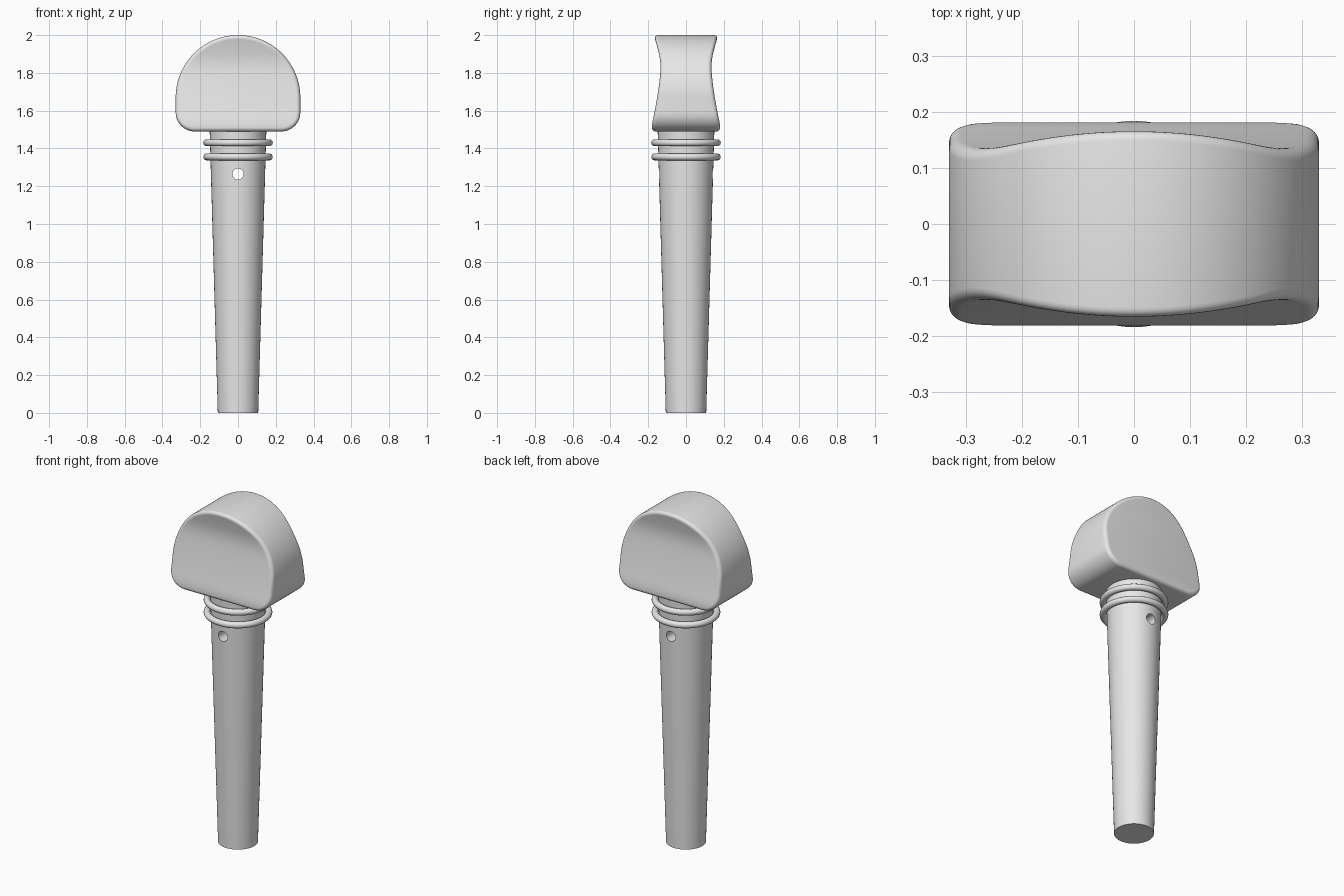
import bpy, bmesh
from math import sin, cos, pi, radians

cube = bpy.data.objects.get("Cube")
if cube:
    bpy.data.objects.remove(cube, do_unlink=True)

grey = bpy.data.materials.new("plain_grey")
grey.use_nodes = True
colour = (0.8, 0.8, 0.8, 1)
grey.diffuse_color = colour
grey.node_tree.nodes["Principled BSDF"].inputs["Base Color"].default_value = colour


def make_object(name, bm):
    bmesh.ops.recalc_face_normals(bm, faces=bm.faces)
    mesh = bpy.data.meshes.new(name)
    bm.to_mesh(mesh)
    bm.free()
    obj = bpy.data.objects.new(name, mesh)
    bpy.context.collection.objects.link(obj)
    mesh.materials.append(grey)
    return obj


def activate(obj):
    bpy.ops.object.select_all(action='DESELECT')
    obj.select_set(True)
    bpy.context.view_layer.objects.active = obj


def smooth(obj, angle=35):
    activate(obj)
    bpy.ops.object.shade_smooth_by_angle(angle=radians(angle))


def bridge(bm, a, b):
    for i in range(len(a)):
        j = (i + 1) % len(a)
        bm.faces.new((a[i], a[j], b[j], b[i]))


# Thumb piece: rounded D outline with scooped front and back
HALF_W, BOTTOM, TOP, CORNER, RIM = 0.33, 1.49, 2.0, 0.1, 0.022
THICKNESS = [(1.49, 0.182), (1.53, 0.179), (1.6, 0.165), (1.7, 0.148), (1.78, 0.138),
             (1.83, 0.135), (1.88, 0.139), (1.94, 0.153), (2.0, 0.171)]


def half_depth(z):
    # Catmull-Rom interpolation of the scoop
    p = THICKNESS
    for i in range(len(p) - 1):
        if z <= p[i + 1][0] or i == len(p) - 2:
            (z0, a), (z1, b) = p[i], p[i + 1]
            before, after = p[max(i - 1, 0)], p[min(i + 2, len(p) - 1)]
            ma = (b - before[1]) / (z1 - before[0]) * (z1 - z0)
            mb = (after[1] - a) / (after[0] - z0) * (z1 - z0)
            t = (z - z0) / (z1 - z0)
            return (a * (2*t**3 - 3*t**2 + 1) + ma * (t**3 - 2*t**2 + t)
                    + b * (3*t**2 - 2*t**3) + mb * (t**3 - t**2))


def outline(inset):
    # Right half from bottom to top, then mirrored left half
    r, c = HALF_W - inset, CORNER - inset
    centre_z = TOP - HALF_W
    half = []
    for i in range(11):
        a = -pi / 2 + pi / 2 * i / 10
        half.append((HALF_W - CORNER + c * cos(a), BOTTOM + CORNER + c * sin(a)))
    for i in range(1, 4):
        half.append((r, BOTTOM + CORNER + (centre_z - BOTTOM - CORNER) * i / 4))
    for i in range(32):
        a = pi / 2 * i / 32
        half.append((r * cos(a), centre_z + r * sin(a)))
    return half + [(0, centre_z + r)] + [(-x, z) for x, z in reversed(half)]


bm = bmesh.new()
rings = []
STEPS = 6
for side in (-1, 1):
    order = range(STEPS, -1, -1) if side < 0 else range(STEPS + 1)
    for k in order:
        a = pi / 2 * k / STEPS
        points = outline(RIM * (1 - cos(a)))
        rings.append([bm.verts.new((x, side * (half_depth(z) - RIM * (1 - sin(a))), z))
                      for x, z in points])
for a, b in zip(rings, rings[1:]):
    bridge(bm, a, b)
for ring in (rings[0], rings[-1]):
    n = len(ring)
    for i in range(n // 2 - 1):
        bm.faces.new((ring[i], ring[i + 1], ring[n - 2 - i], ring[n - 1 - i]))
    m = n // 2
    bm.faces.new((ring[m - 1], ring[m], ring[m + 1]))
smooth(make_object("thumb_piece", bm))

# Tapered shaft
bm = bmesh.new()
SEGMENTS = 64
rings = []
for z in (0, 0.4, 0.8, 1.2, 1.33, 1.51):
    r = 0.107 + 0.043 * z / 1.49
    rings.append([bm.verts.new((r * cos(2 * pi * i / SEGMENTS), r * sin(2 * pi * i / SEGMENTS), z))
                  for i in range(SEGMENTS)])
for a, b in zip(rings, rings[1:]):
    bridge(bm, a, b)
bm.faces.new(rings[0])
bm.faces.new(rings[-1])
shaft = make_object("shaft", bm)

# String hole through the shaft, front to back
bpy.ops.mesh.primitive_cylinder_add(vertices=32, radius=0.03, depth=1,
                                    location=(0, 0, 1.265), rotation=(pi / 2, 0, 0))
cutter = bpy.context.object
cutter.name = "hole_cutter"
cutter.hide_render = True
cutter.data.materials.append(grey)
mod = shaft.modifiers.new("string_hole", 'BOOLEAN')
mod.object = cutter
mod.solver = 'EXACT'
activate(shaft)
bpy.ops.object.modifier_apply(modifier=mod.name)
bpy.data.objects.remove(cutter, do_unlink=True)
smooth(shaft)

# Two collar rings
for name, z in (("upper_ring", 1.43), ("lower_ring", 1.355)):
    bpy.ops.mesh.primitive_torus_add(major_segments=64, minor_segments=16, location=(0, 0, z),
                                     major_radius=0.166, minor_radius=0.018)
    ring = bpy.context.object
    ring.name = name
    ring.data.materials.append(grey)
    smooth(ring, 60)
